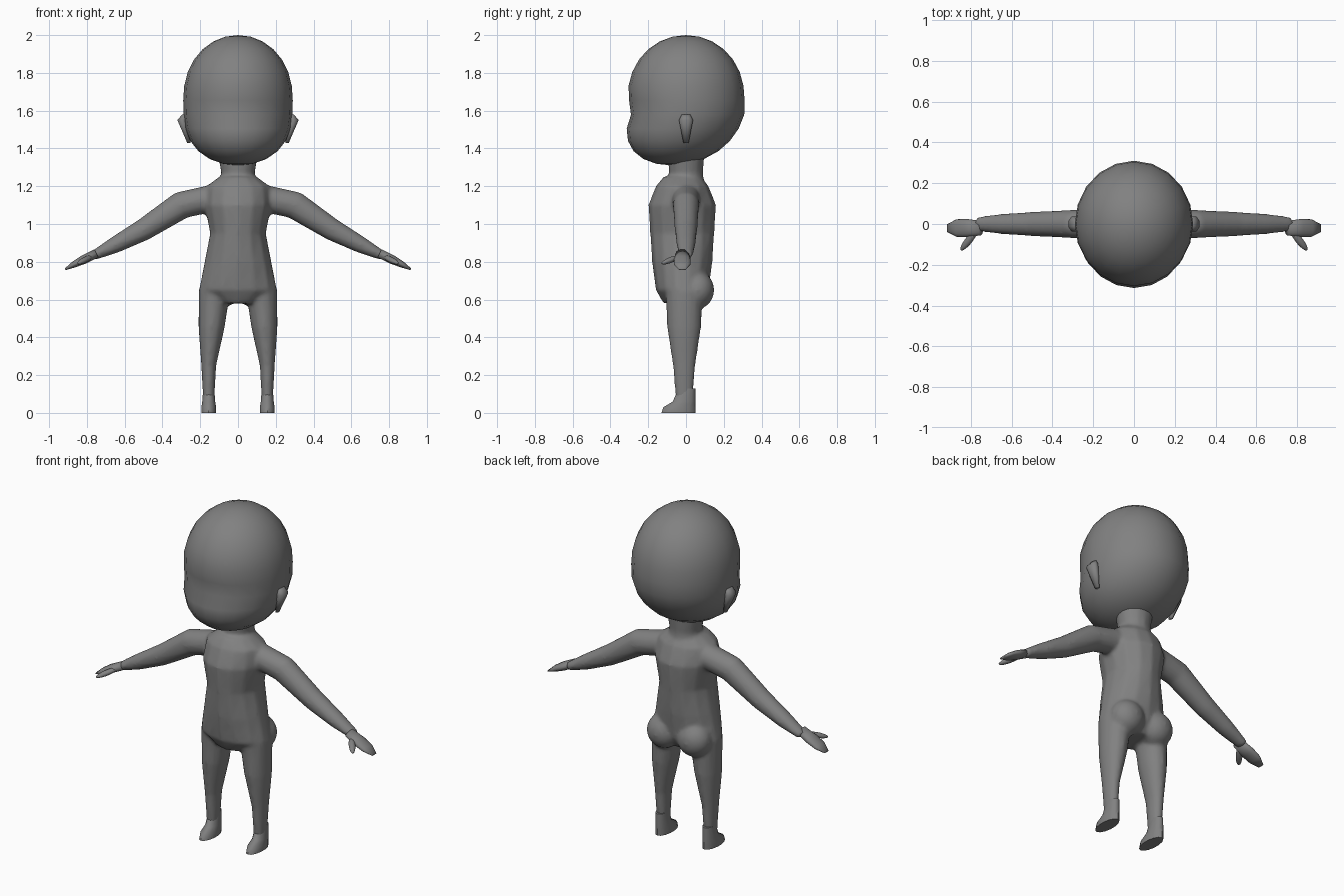
import bpy, bmesh
from math import sin, cos, pi, radians, exp, sqrt
from mathutils import Vector, Matrix

if "Cube" in bpy.data.objects:
    bpy.data.objects.remove(bpy.data.objects["Cube"], do_unlink=True)

tone = (.22, .22, .22, 1)
grey = bpy.data.materials.new("plain grey")
grey.use_nodes = True
grey.diffuse_color = tone
grey.node_tree.nodes["Principled BSDF"].inputs["Base Color"].default_value = tone

ARM_TILT = radians(63)


def loft(bm, sections, side=1, tilt=0, y=0, lean=0, sides=14):
    """Skin ovals given as (x, z, half width, half depth), tilted in the XZ plane."""
    rings = []
    for x, z, width, depth in sections:
        ring = []
        for i in range(sides):
            angle = 2 * pi * (i + .5) / sides
            across = width * cos(angle)
            along = y + lean * depth + depth * sin(angle)
            ring.append(bm.verts.new((side * (x + across * cos(tilt)), along, z + across * sin(tilt))))
        rings.append(ring)
    faces = [bm.faces.new(rings[0]), bm.faces.new(rings[-1])]
    for low, high in zip(rings, rings[1:]):
        for i in range(sides):
            j = (i + 1) % sides
            faces.append(bm.faces.new((low[i], low[j], high[j], high[i])))
    bmesh.ops.recalc_face_normals(bm, faces=faces)


def blob(bm, centre, radii, direction=(0, 0, 1)):
    """Add an ellipsoid whose long axis follows the direction."""
    turn = Vector(direction).to_track_quat("Z", "Y").to_matrix().to_4x4()
    place = Matrix.Translation(centre) @ turn @ Matrix.Diagonal((*radii, 1))
    return bmesh.ops.create_uvsphere(bm, u_segments=20, v_segments=14, radius=1, matrix=place)["verts"]


def finish(bm, name):
    mesh = bpy.data.meshes.new(name)
    bm.to_mesh(mesh)
    bm.free()
    mesh.materials.append(grey)
    mesh.shade_smooth()
    obj = bpy.data.objects.new(name, mesh)
    bpy.context.collection.objects.link(obj)
    return obj


# Head: tall skull with a full jaw, tucked nape and brow dent
bm = bmesh.new()
for vert in blob(bm, (0, 0, 0), (1, 1, 1)):
    x, y, w = vert.co
    round_part = sqrt(max(x * x + y * y, 1e-9))
    power = 2.2 if w > 0 else 3
    swell = sqrt(max(1 - abs(w) ** power, 0)) / round_part
    height = 1.655 + .345 * w
    jaw_shift = -.1 * max(0, -w - .25)
    dent = .02 * exp(-((height - 1.6) / .06) ** 2) * max(0, -y)
    vert.co = (.29 * x * swell, .31 * y * swell + jaw_shift + dent, height)
finish(bm, "head")

# Body: neck, torso, buttocks, arms and legs blended into one skin
bm = bmesh.new()
neck = [(0, 1.2, .1, .1), (0, 1.27, .09, .09), (0, 1.38, .11, .1)]
torso = [(0, .58, .11, .1), (0, .65, .21, .14), (0, .8, .18, .16), (0, .95, .15, .17),
         (0, 1.1, .18, .18), (0, 1.2, .17, .14), (0, 1.25, .1, .1)]
arm = [(.12, 1.14, .075, .075), (.3, 1.1, .075, .07), (.5, .97, .06, .06),
       (.65, .89, .045, .05), (.77, .83, .025, .035)]
leg = [(.155, .06, .03, .045), (.155, .25, .04, .06), (.14, .45, .07, .09), (.125, .65, .085, .1)]
loft(bm, neck)
loft(bm, torso, y=-.02)
for side in (1, -1):
    blob(bm, (side * .1, .06, .65), (.1, .09, .1))
    loft(bm, arm, side, ARM_TILT)
    loft(bm, leg, side, y=-.01)
body = finish(bm, "body")
remesh = body.modifiers.new("blend", "REMESH")
remesh.mode = "VOXEL"
remesh.voxel_size = .01
remesh.use_smooth_shade = True
soften = body.modifiers.new("soften", "SMOOTH")
soften.iterations = 12
soften.factor = .5
thin_out = body.modifiers.new("thin out", "DECIMATE")
thin_out.ratio = .3

ear = [(.26, 1.43, .01, .015), (.295, 1.55, .028, .04), (.285, 1.58, .012, .025)]
hand = [(.75, .845, .024, .035), (.82, .81, .024, .045), (.87, .785, .017, .043), (.915, .76, .005, .02)]
foot = [(.155, 0, .04, .09), (.155, .03, .04, .085), (.155, .06, .035, .06), (.155, .13, .03, .045)]

for side, name in ((1, "left"), (-1, "right")):
    # Ear: flared wedge
    bm = bmesh.new()
    loft(bm, ear, side, sides=8)
    finish(bm, name + "_ear")

    # Hand: flat mitten with a forward thumb
    bm = bmesh.new()
    loft(bm, hand, side, ARM_TILT, y=-.02)
    blob(bm, (side * .81, -.08, .81), (.018, .015, .065), (side * .8, -1, -.4))
    finish(bm, name + "_hand")

    # Foot: heel, ankle and tapered toe on a flat sole
    bm = bmesh.new()
    loft(bm, foot, side, y=.05, lean=-1)
    shoe = finish(bm, name + "_foot")
    bpy.context.view_layer.objects.active = shoe
    shoe.select_set(True)
    bpy.ops.object.shade_smooth_by_angle(angle=radians(45))
    shoe.select_set(False)
